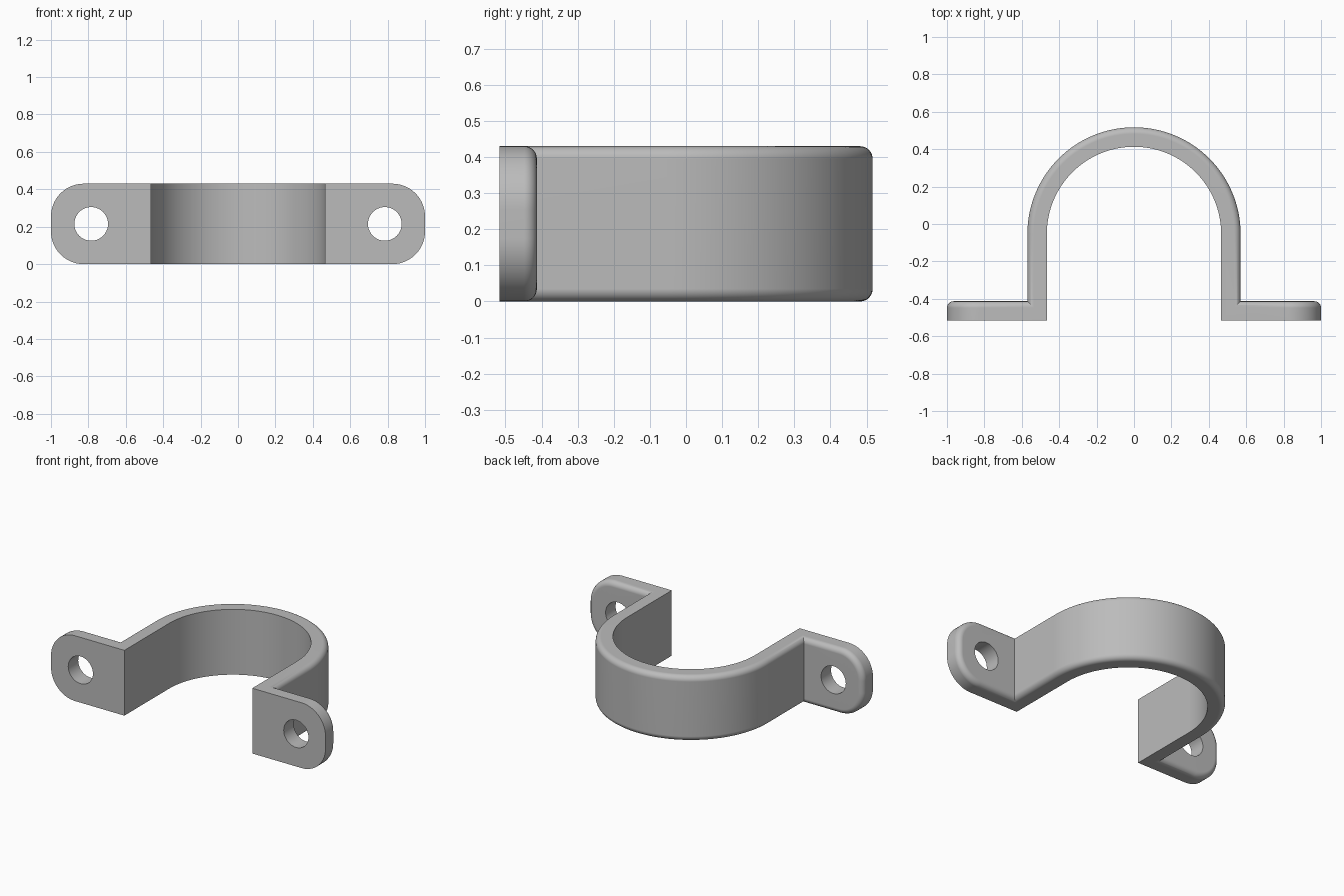
import bpy, bmesh
from math import sin, cos, pi

if "Cube" in bpy.data.objects:
    bpy.data.objects.remove(bpy.data.objects["Cube"], do_unlink=True)

HEIGHT = 0.43        # strap width, along z
THICK = 0.104        # sheet thickness
FILLET = 0.035       # rounding of the outer edges
INNER = 0.466        # inner bend radius
FRONT = -0.517       # mounting plane
BEND_Y = FRONT * -1 - THICK - INNER
CORNER = 0.175       # tab corner radius
HOLE_X, HOLE_R = 0.785, 0.09
MID = HEIGHT / 2

# Thickness profile: (depth from the inner face, inset from the rim)
profile = [(0, 0)]
for i in range(9):
    a = i / 8 * pi / 2
    profile.append((THICK - FILLET + FILLET * sin(a), FILLET * (1 - cos(a))))

bm = bmesh.new()


def loft(rows, closed=False):
    """Skin a list of equally long point rows; return the vertex rows."""
    grid = [[bm.verts.new(p) for p in row] for row in rows]
    for r0, r1 in zip(grid, grid[1:]):
        n = len(r0)
        for i in range(n if closed else n - 1):
            j = (i + 1) % n
            bm.faces.new((r0[i], r0[j], r1[j], r1[i]))
    return grid


def band_row(depth, z):
    """U-shaped path, mitred where it meets the tabs."""
    r, n = INNER + depth, 64
    arc = [(r * cos(pi * i / n), BEND_Y + r * sin(pi * i / n), z) for i in range(n + 1)]
    return [(r, FRONT + depth, z)] + arc + [(-r, FRONT + depth, z)]


def tab_row(side, depth, inset):
    """Outline of one tab at a given depth, with two rounded corners."""
    r, n = CORNER - inset, 14
    x0, y = INNER + depth, FRONT + depth
    pts = [(x0, inset)]
    for start, cz in ((-pi / 2, CORNER), (0, HEIGHT - CORNER)):
        for i in range(n + 1):
            a = start + i / n * pi / 2
            pts.append((1 - CORNER + r * cos(a), cz + r * sin(a)))
    pts.append((x0, HEIGHT - inset))
    return [(side * x, y, z) for x, z in pts]


def hole_row(side, y):
    n = 40
    return [(side * (HOLE_X + HOLE_R * cos(2 * pi * i / n)), y,
             MID + HOLE_R * sin(2 * pi * i / n)) for i in range(n)]


def loop_edges(verts):
    result = []
    for a, b in zip(verts, verts[1:] + verts[:1]):
        result.append(bm.edges.get((a, b)) or bm.edges.new((a, b)))
    return result


# Curved band: lower rim, outer face, upper rim, inner face
section = [(d, e) for d, e in profile] + [(d, HEIGHT - e) for d, e in reversed(profile)]
section.append(section[0])
loft([band_row(d, z) for d, z in section])

# Mounting tabs with screw holes
for side in (1, -1):
    rim = loft([tab_row(side, d, e) for d, e in profile])
    hole = loft([hole_row(side, FRONT), hole_row(side, FRONT + THICK)], closed=True)
    for outline, ring, facing in ((rim[0], hole[0], -1), (rim[-1], hole[1], 1)):
        bmesh.ops.triangle_fill(bm, edges=loop_edges(outline) + loop_edges(ring),
                                use_beauty=True, normal=(0, facing, 0))

# Weld the parts; the seam between outer band and tab back becomes one edge
bmesh.ops.remove_doubles(bm, verts=bm.verts[:], dist=0.0005)
bmesh.ops.recalc_face_normals(bm, faces=bm.faces[:])
mesh = bpy.data.meshes.new("pipe_strap")
bm.to_mesh(mesh)
bm.free()
strap = bpy.data.objects.new("pipe_strap", mesh)
bpy.context.collection.objects.link(strap)

# Plain grey metal
grey = bpy.data.materials.new("grey_metal")
grey.use_nodes = True
grey.diffuse_color = (0.5, 0.5, 0.5, 1)
grey.node_tree.nodes["Principled BSDF"].inputs["Base Color"].default_value = (0.5, 0.5, 0.5, 1)
mesh.materials.append(grey)

# Smooth curves, crisp edges
bpy.context.view_layer.objects.active = strap
strap.select_set(True)
bpy.ops.object.shade_smooth_by_angle(angle=pi / 6)
weighted = strap.modifiers.new("weighted_normals", "WEIGHTED_NORMAL")
weighted.keep_sharp = True
